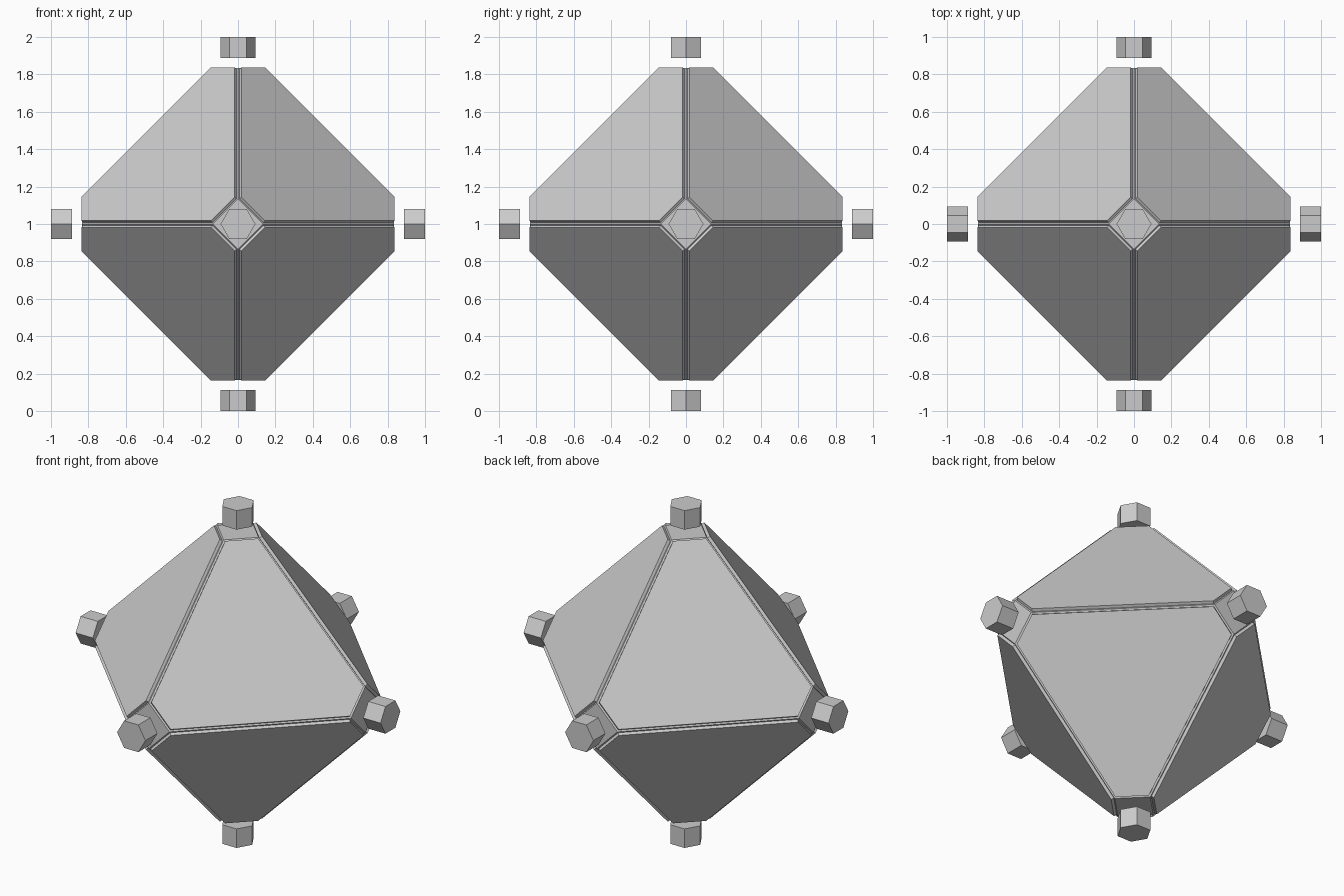
import bpy, bmesh
from math import pi
from mathutils import Matrix, Vector
from itertools import permutations, product

if "Cube" in bpy.data.objects:
    bpy.data.objects.remove(bpy.data.objects["Cube"])

CENTRE = Vector((0, 0, 1))
REACH = 0.97      # core face planes: |x|+|y|+|z| = REACH
CAP = 0.835       # distance of the flat cut corners from the centre
INSET = 0.0098    # half width of the seam between plates
RAISE = 0.0173    # plate thickness
BOLT_R, BOLT_IN, BOLT_OUT = 0.093, 0.887, 1.0


def add_object(name, bm):
    bmesh.ops.recalc_face_normals(bm, faces=bm.faces[:])
    mesh = bpy.data.meshes.new(name)
    bm.to_mesh(mesh)
    bm.free()
    obj = bpy.data.objects.new(name, mesh)
    bpy.context.collection.objects.link(obj)
    obj.location = CENTRE
    return obj


# Body: octahedron with cut corners, each large face raised as a plate
bm = bmesh.new()
corners = {tuple(p) for s, t in product((1, -1), repeat=2)
           for p in permutations((s * CAP, t * (REACH - CAP), 0.0))}
for co in sorted(corners):
    bm.verts.new(co)
bmesh.ops.convex_hull(bm, input=bm.verts[:])
bmesh.ops.dissolve_limit(bm, angle_limit=0.02, verts=bm.verts[:], edges=bm.edges[:])
bmesh.ops.recalc_face_normals(bm, faces=bm.faces[:])
plates = [f for f in bm.faces if len(f.verts) == 6]
bmesh.ops.inset_individual(bm, faces=plates, thickness=INSET, use_even_offset=True)
bm.normal_update()
bmesh.ops.inset_individual(bm, faces=plates, thickness=0.0, depth=RAISE)
add_object("plated_body", bm)

# Hexagonal studs standing just off every cut corner
turns = {
    "side": Matrix.Rotation(pi / 2, 4, 'Y'),
    "depth": Matrix.Rotation(pi / 2, 4, 'X') @ Matrix.Rotation(pi / 2, 4, 'Z'),
    "vertical": Matrix.Rotation(pi / 2, 4, 'Z'),
}
for axis, turn in turns.items():
    for sign, label in ((1, "a"), (-1, "b")):
        bm = bmesh.new()
        shift = Matrix.Translation((0, 0, sign * (BOLT_IN + BOLT_OUT) / 2))
        bmesh.ops.create_cone(bm, cap_ends=True, segments=6, radius1=BOLT_R,
                              radius2=BOLT_R, depth=BOLT_OUT - BOLT_IN,
                              matrix=turn @ shift)
        add_object(f"{axis}_stud_{label}", bm)
